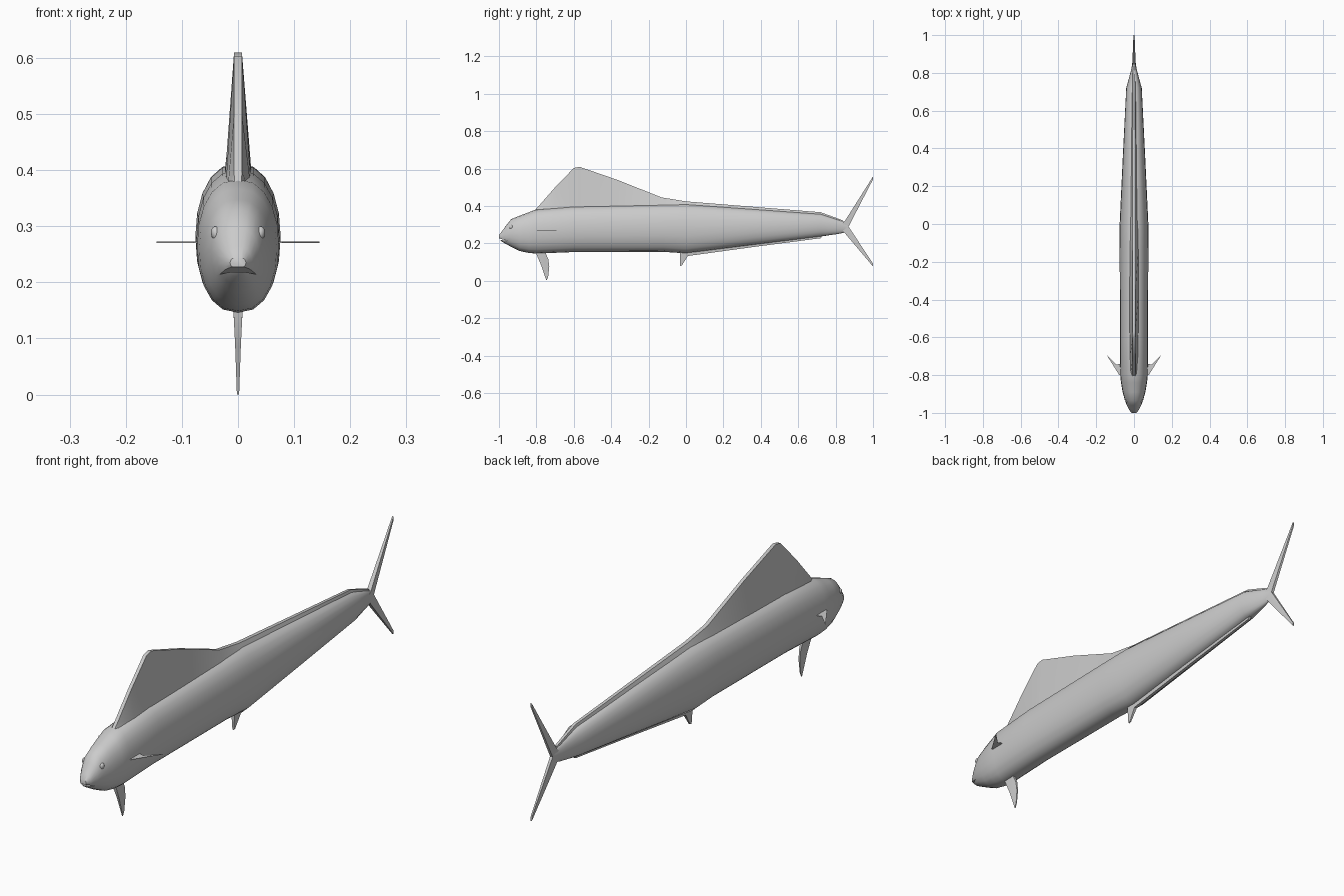
import bpy, bmesh, math
from mathutils import Matrix


def finish(name, bm, angle=35):
    bmesh.ops.recalc_face_normals(bm, faces=bm.faces[:])
    me = bpy.data.meshes.new(name)
    bm.to_mesh(me)
    bm.free()
    ob = bpy.data.objects.new(name, me)
    bpy.context.collection.objects.link(ob)
    bpy.ops.object.select_all(action='DESELECT')
    ob.select_set(True)
    bpy.context.view_layer.objects.active = ob
    if angle:
        bpy.ops.object.shade_smooth_by_angle(angle=math.radians(angle))
    return ob


def loft(name, rings, angle=35):
    bm = bmesh.new()
    vs = [[bm.verts.new(p) for p in r] for r in rings]
    n = len(rings[0])
    for a, b in zip(vs, vs[1:]):
        for i in range(n):
            bm.faces.new((a[i], a[(i + 1) % n], b[(i + 1) % n], b[i]))
    bm.faces.new(vs[0])
    bm.faces.new(vs[-1])
    return finish(name, bm, angle)


def plate(name, pts):
    # Vertical fin from (y, z, half thickness) outline points
    bm = bmesh.new()
    sides = [[bm.verts.new((s * h, y, z)) for y, z, h in pts] for s in (-1, 1)]
    caps = [bm.faces.new(s) for s in sides]
    n = len(pts)
    for i in range(n):
        j = (i + 1) % n
        bm.faces.new((sides[0][i], sides[0][j], sides[1][j], sides[1][i]))
    bmesh.ops.triangulate(bm, faces=caps)
    return finish(name, bm)


# Body: rings of (y, bottom, top, half width)
stations = [(-1.0, 0.225, 0.245, 0.014), (-0.985, 0.21, 0.264, 0.025),
            (-0.96, 0.196, 0.298, 0.038), (-0.935, 0.182, 0.33, 0.048),
            (-0.89, 0.16, 0.348, 0.060), (-0.84, 0.149, 0.367, 0.069),
            (-0.80, 0.146, 0.383, 0.073), (-0.60, 0.154, 0.40, 0.074),
            (-0.12, 0.155, 0.41, 0.076), (0.0, 0.147, 0.412, 0.076),
            (0.36, 0.192, 0.385, 0.059), (0.72, 0.237, 0.358, 0.041),
            (0.82, 0.252, 0.325, 0.014), (0.86, 0.262, 0.312, 0.008)]
rings = []
for y, lo, hi, w in stations:
    ring = []
    for i in range(20):
        a = 2 * math.pi * i / 20
        c, s = math.cos(a), math.sin(a)
        ring.append((w * math.copysign(abs(c) ** 0.85, c), y,
                     (lo + hi) / 2 + (hi - lo) / 2 * math.copysign(abs(s) ** 0.97, s)))
    rings.append(ring)
body = loft("body", rings, 40)

# Mouth slit cut as a wedge
slit = [(-1.03, 0.223), (-1.03, 0.237), (-0.955, 0.214)]
cutter = loft("mouth_cutter", [[(x, y, z) for y, z in slit] for x in (-0.1, 0.1)], 0)
cutter.hide_render = True
cutter.hide_viewport = True
mod = body.modifiers.new("mouth", 'BOOLEAN')
mod.operation = 'DIFFERENCE'
mod.solver = 'EXACT'
mod.object = cutter

# Dorsal fin: (y, base z, top z, base half thickness, top half thickness)
dorsal = [(-0.81, 0.365, 0.375, 0.014, 0.006), (-0.79, 0.37, 0.397, 0.018, 0.007),
          (-0.70, 0.385, 0.50, 0.021, 0.007), (-0.60, 0.39, 0.603, 0.022, 0.007),
          (-0.57, 0.392, 0.61, 0.023, 0.007), (-0.37, 0.396, 0.541, 0.024, 0.007),
          (-0.13, 0.40, 0.446, 0.024, 0.008), (0.0, 0.40, 0.425, 0.022, 0.008),
          (0.36, 0.375, 0.396, 0.016, 0.007), (0.72, 0.345, 0.367, 0.012, 0.006),
          (0.84, 0.30, 0.323, 0.006, 0.005)]
loft("dorsal_fin", [[(-b, y, lo), (-t, y, hi), (t, y, hi), (b, y, lo)]
                    for y, lo, hi, b, t in dorsal], 40)

# Forked tail
plate("tail_upper_lobe", [(0.83, 0.30, 0.011), (0.848, 0.318, 0.009), (1.0, 0.558, 0.003),
                          (1.0, 0.543, 0.003), (0.868, 0.288, 0.006), (0.845, 0.28, 0.009)])
plate("tail_lower_lobe", [(0.83, 0.285, 0.011), (0.845, 0.26, 0.009), (1.0, 0.077, 0.003),
                          (1.0, 0.092, 0.003), (0.868, 0.292, 0.006), (0.845, 0.30, 0.009)])

# Belly fins
plate("pelvic_fin", [(-0.80, 0.165, 0.008), (-0.802, 0.147, 0.008), (-0.775, 0.085, 0.005),
                     (-0.746, 0.0, 0.002), (-0.737, 0.02, 0.002), (-0.731, 0.075, 0.003),
                     (-0.736, 0.115, 0.004), (-0.75, 0.148, 0.006), (-0.75, 0.165, 0.007)])
plate("anal_fin", [(-0.032, 0.165, 0.009), (-0.032, 0.08, 0.003), (-0.022, 0.083, 0.003),
                   (0.01, 0.133, 0.006), (0.36, 0.181, 0.006), (0.72, 0.228, 0.005),
                   (0.74, 0.25, 0.006), (0.36, 0.205, 0.01), (0.0, 0.165, 0.01)])

# Paired side fins and eyes
fin = [(0.06, -0.80), (0.078, -0.80), (0.145, -0.693), (0.092, -0.745),
       (0.078, -0.74), (0.06, -0.74)]
for side, s in (("right", 1), ("left", -1)):
    bm = bmesh.new()
    vs = [[bm.verts.new((s * x, y, z)) for x, y in fin] for z in (0.2705, 0.2725)]
    for v in vs:
        bm.faces.new(v)
    for i in range(len(fin)):
        j = (i + 1) % len(fin)
        bm.faces.new((vs[0][i], vs[0][j], vs[1][j], vs[1][i]))
    finish(side + "_pectoral_fin", bm)

    bm = bmesh.new()
    m = (Matrix.Translation((s * 0.039, -0.935, 0.287)) @ Matrix.Rotation(s * 0.2, 4, 'Y')
         @ Matrix.Diagonal((0.009, 0.010, 0.013, 1)))
    bmesh.ops.create_uvsphere(bm, u_segments=16, v_segments=10, radius=1, matrix=m)
    finish(side + "_eye", bm, 60)
